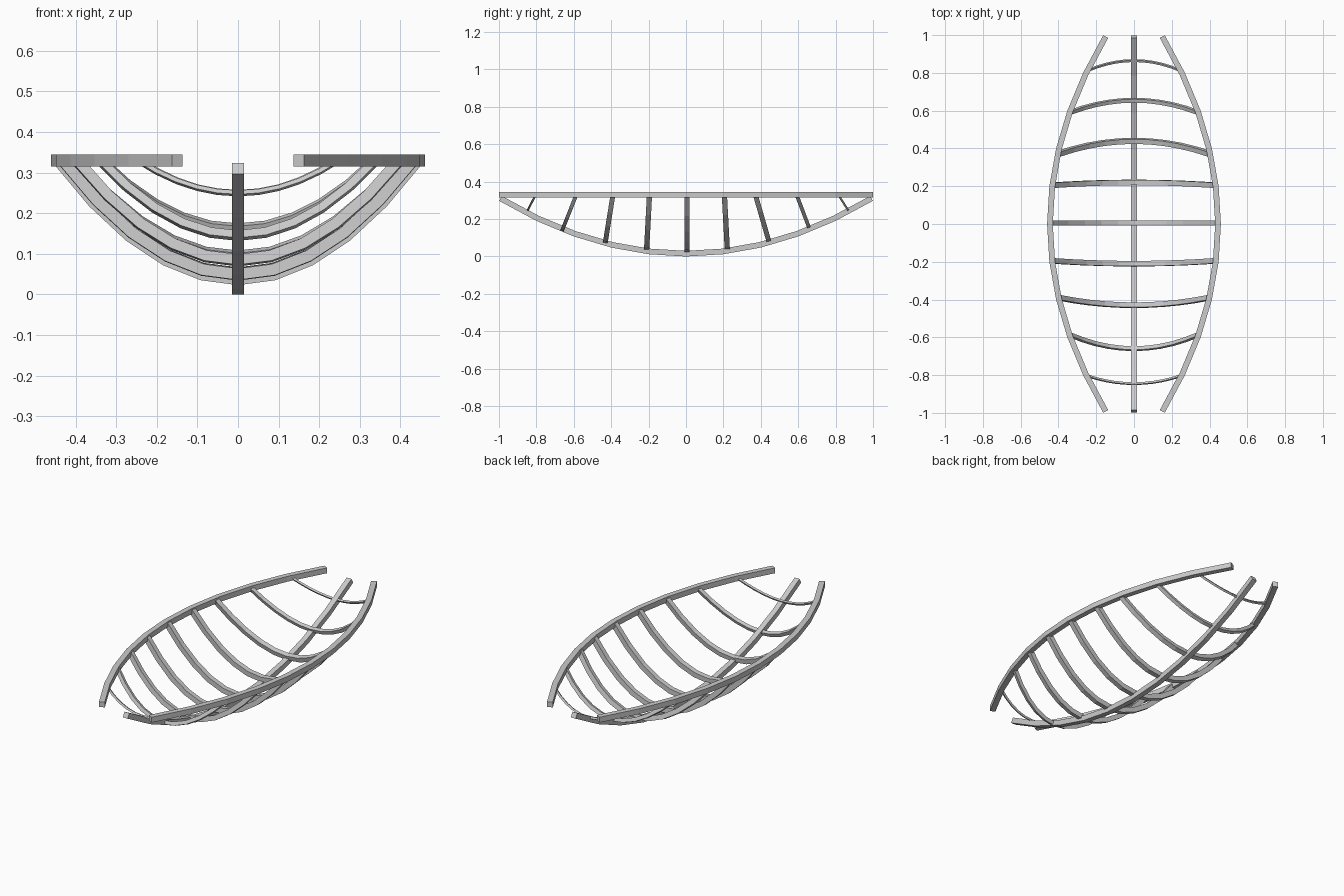
import bpy, bmesh
from mathutils import Vector

if "Cube" in bpy.data.objects:
    bpy.data.objects.remove(bpy.data.objects["Cube"])

def sweep(name, pts, side, w, h):
    """Rectangular bar along a planar path; side is the plane normal."""
    pts = [Vector(p) for p in pts]
    side = Vector(side).normalized()
    bm = bmesh.new()
    rings = []
    for i, p in enumerate(pts):
        a = (p - pts[i - 1]).normalized() if i > 0 else None
        b = (pts[i + 1] - p).normalized() if i < len(pts) - 1 else None
        t = ((a or b) + (b or a)).normalized()
        n = side.cross(t) * (h / 2) / t.dot(a or b)
        s = side * w / 2
        rings.append([bm.verts.new(p + q) for q in (s + n, n - s, -s - n, s - n)])
    for r0, r1 in zip(rings, rings[1:]):
        for k in range(4):
            bm.faces.new((r0[k], r0[(k + 1) % 4], r1[(k + 1) % 4], r1[k]))
    bm.faces.new(rings[0][::-1])
    bm.faces.new(rings[-1])
    bmesh.ops.recalc_face_normals(bm, faces=bm.faces)
    me = bpy.data.meshes.new(name)
    bm.to_mesh(me)
    bm.free()
    ob = bpy.data.objects.new(name, me)
    bpy.context.collection.objects.link(ob)
    return ob

def beam(y):
    return 0.445 - 0.3 * y * y

steps = [i / 5 for i in range(-5, 6)]
ys = [t * 0.992 for t in steps]

# Keel
sweep("keel", [(0, y, 0.015 + 0.3 * y * y) for y in ys], (1, 0, 0), 0.03, 0.03)

# Gunwales
gunwale = sweep("gunwales", [(beam(y), y, 0.33) for y in ys], (0, 0, 1), 0.03, 0.03)
gunwale.modifiers.new("mirror", 'MIRROR')

# Ribs: keel y, keel z, gunwale y, thickness
ribs = [(-0.845, 0.249, -0.802, 0.011), (-0.66, 0.145, -0.585, 0.02),
        (-0.43, 0.084, -0.39, 0.026), (-0.21, 0.049, -0.195, 0.028),
        (0.005, 0.037, 0.005, 0.028), (0.22, 0.052, 0.205, 0.028),
        (0.44, 0.092, 0.37, 0.026), (0.655, 0.162, 0.59, 0.02),
        (0.865, 0.25, 0.812, 0.011)]
for i, (y0, z0, y1, d) in enumerate(ribs):
    dy, dz = y1 - y0, 0.333 - z0
    path = [(beam(y1) * t, y0 + dy * t * t, z0 + dz * t * t) for t in steps]
    sweep(f"rib_{i + 1}", path, (0, dz, -dy), d, d)
